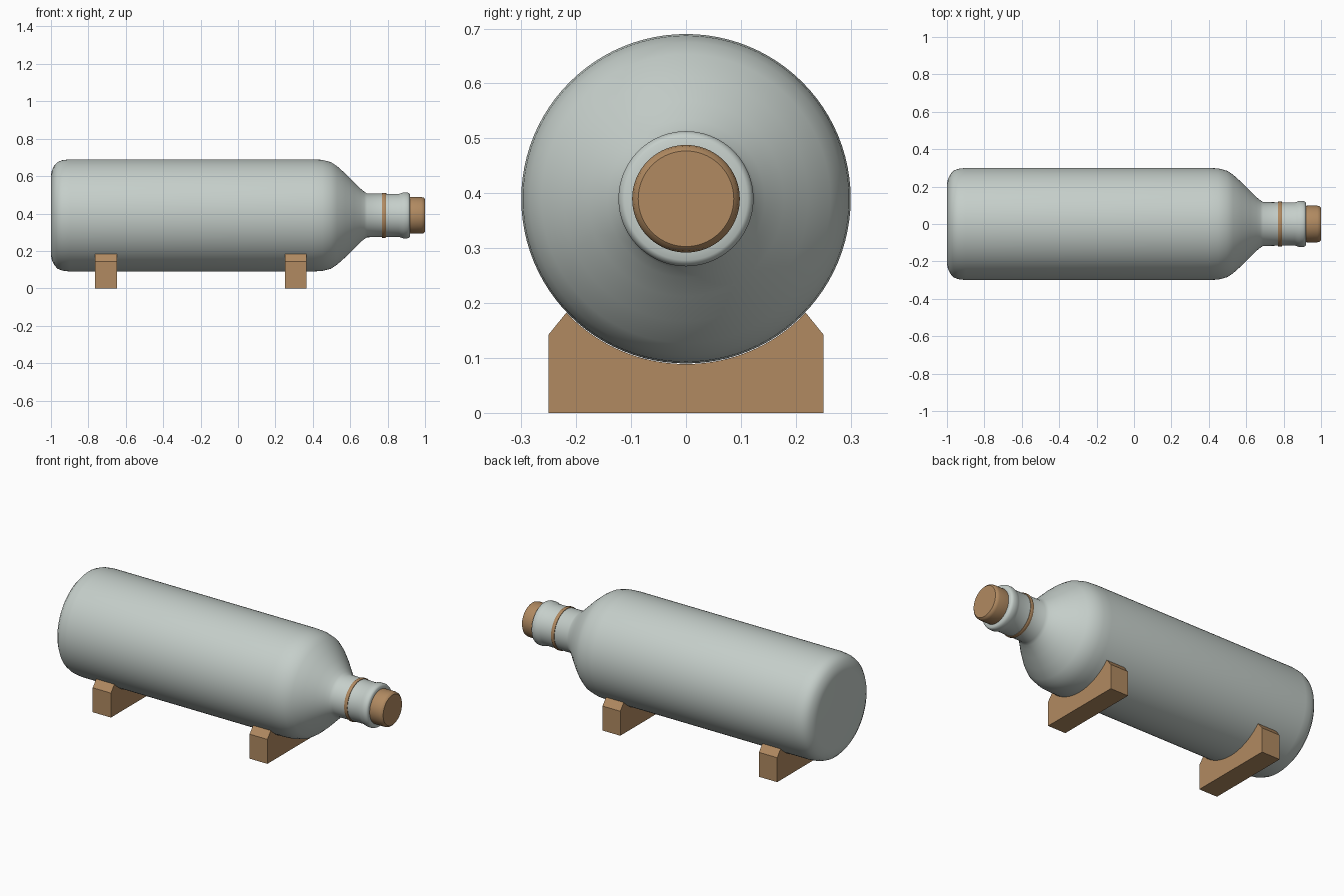
import bpy, bmesh, math

if "Cube" in bpy.data.objects:
    bpy.data.objects.remove(bpy.data.objects["Cube"])

AXIS_Z = 0.39


def material(name, rgb):
    m = bpy.data.materials.new(name)
    m.diffuse_color = (*rgb, 1)
    m.use_nodes = True
    m.node_tree.nodes["Principled BSDF"].inputs["Base Color"].default_value = m.diffuse_color
    return m


glass = material("pale grey green", (0.56, 0.62, 0.59))
wood = material("light brown wood", (0.44, 0.255, 0.12))


def finish(name, bm, mat, smooth_angle=None):
    bmesh.ops.recalc_face_normals(bm, faces=bm.faces)
    me = bpy.data.meshes.new(name)
    bm.to_mesh(me)
    bm.free()
    me.materials.append(mat)
    ob = bpy.data.objects.new(name, me)
    bpy.context.collection.objects.link(ob)
    if smooth_angle:
        bpy.ops.object.select_all(action='DESELECT')
        ob.select_set(True)
        bpy.context.view_layer.objects.active = ob
        bpy.ops.object.shade_smooth_by_angle(angle=math.radians(smooth_angle))
    return ob


def lathe(name, profile, mat, closed=False, sides=96, angle=40):
    """Spin (x, radius) points around the bottle axis."""
    bm = bmesh.new()
    rings = []
    for x, r in profile:
        rings.append([bm.verts.new((x, r * math.cos(2 * math.pi * i / sides),
                                    AXIS_Z + r * math.sin(2 * math.pi * i / sides)))
                      for i in range(sides)])
    pairs = list(zip(rings, rings[1:]))
    if closed:
        pairs.append((rings[-1], rings[0]))
    else:
        bm.faces.new(rings[0])
        bm.faces.new(rings[-1])
    for a, b in pairs:
        for i in range(sides):
            j = (i + 1) % sides
            bm.faces.new((a[i], a[j], b[j], b[i]))
    return finish(name, bm, mat, angle)


# Bottle body: flat base, rounded heel, sloping shoulder, neck and lip
lathe("bottle", [
    (-1.0, 0.215), (-0.995, 0.24), (-0.983, 0.265), (-0.965, 0.285),
    (-0.94, 0.295), (-0.90, 0.30), (0.40, 0.30), (0.45, 0.297),
    (0.497, 0.285), (0.53, 0.263), (0.575, 0.223), (0.62, 0.178), (0.655, 0.143),
    (0.675, 0.127), (0.69, 0.117), (0.86, 0.115), (0.872, 0.119), (0.885, 0.123),
    (0.905, 0.123), (0.915, 0.119), (0.92, 0.112), (0.92, 0.09)], glass)

# Cork with a softened outer rim
lathe("cork", [(0.88, 0.096), (0.935, 0.098), (0.98, 0.098),
               (0.993, 0.095), (1.0, 0.087)], wood)

# Thin band around the neck
lathe("neck_band", [(0.77, 0.112), (0.77, 0.119), (0.774, 0.121), (0.786, 0.121),
                    (0.79, 0.119), (0.79, 0.112)], wood, closed=True)


# Cradle: block with chamfered shoulders and a circular hollow for the bottle
def cradle(name, x0, x1):
    r = 0.301
    a = math.asin(0.218 / r)
    n = 32
    outline = [(-0.25, 0), (0.25, 0), (0.25, 0.143)]
    outline += [(r * math.sin(t), AXIS_Z - r * math.cos(t))
                for t in (a - 2 * a * i / n for i in range(n + 1))]
    outline.append((-0.25, 0.143))
    bm = bmesh.new()
    face = bm.faces.new([bm.verts.new((x0, y, z)) for y, z in outline])
    ext = bmesh.ops.extrude_face_region(bm, geom=[face], use_keep_orig=True)
    moved = [v for v in ext["geom"] if isinstance(v, bmesh.types.BMVert)]
    bmesh.ops.translate(bm, verts=moved, vec=(x1 - x0, 0, 0))
    return finish(name, bm, wood, 20)


cradle("rear_cradle", -0.765, -0.647)
cradle("front_cradle", 0.25, 0.365)
